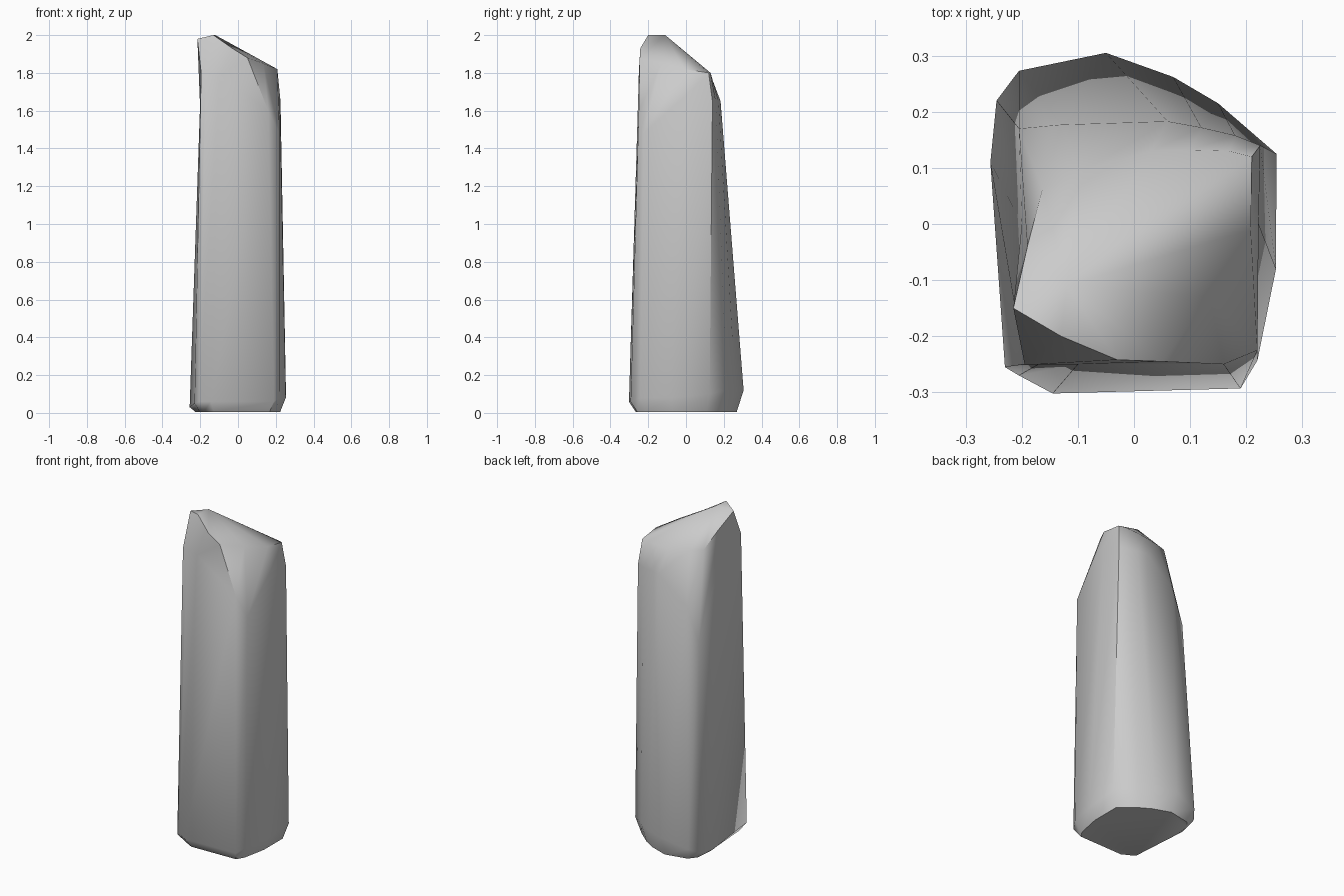
import bpy, bmesh, math
from mathutils import Vector

if "Cube" in bpy.data.objects:
    bpy.data.objects.remove(bpy.data.objects["Cube"])

# Vertical creases of the stone, counter-clockwise: foot, shoulder, rim
creases = [
    ((-.145, -.302, .06), (-.10, -.25, 1.78), (-.03, -.242, 1.93)),
    ((.19, -.293, .06), (.16, -.25, 1.60), (.05, -.245, 1.88)),
    ((.22, -.243, .08), (.22, -.225, 1.48), (.135, -.13, 1.85)),
    ((.253, -.08, .08), (.222, 0, 1.68), (.208, -.01, 1.82)),
    ((.254, .125, .10), (.225, .14, 1.65), (.21, .12, 1.80)),
    ((.15, .215, .12), (.18, .158, 1.65), (.17, .13, 1.80)),
    ((.07, .262, .12), (.12, .172, 1.65), (.10, .132, 1.795)),
    ((-.05, .305, .12), (.06, .183, 1.65), (.03, .13, 1.79)),
    ((-.205, .273, .08), (-.13, .177, 1.50), (-.09, .095, 1.80)),
    ((-.245, .22, .05), (-.205, .17, 1.30), (-.163, .063, 1.81)),
    ((-.256, .11, .03), (-.20, 0, 1.60), (-.19, -.04, 1.90)),
    ((-.23, -.255, .05), (-.195, -.25, 1.80), (-.215, -.15, 1.98)),
    ((-.205, -.27, .06), (-.17, -.25, 1.80), (-.13, -.20, 2.0)),
]
peak = Vector((-.12, -.11, 2.0))

bm = bmesh.new()
n = len(creases)

# Underside ring is the foot ring drawn slightly inward
rings = [[bm.verts.new((c[0][0] * .88, c[0][1] * .88, .005)) for c in creases]]
for level in range(3):
    rings.append([bm.verts.new(c[level]) for c in creases])

# Side walls, chipped foot and chamfered rim
for lower, upper in zip(rings, rings[1:]):
    for i in range(n):
        j = (i + 1) % n
        bm.faces.new((lower[i], lower[j], upper[j], upper[i]))

# Flat underside and slanted top fanned out from the peak
bm.faces.new(rings[0][::-1])
tip = bm.verts.new(peak)
for i in range(n):
    bm.faces.new((rings[-1][i], rings[-1][(i + 1) % n], tip))

bmesh.ops.recalc_face_normals(bm, faces=bm.faces)
mesh = bpy.data.meshes.new("standing_stone")
bm.to_mesh(mesh)
bm.free()

stone = bpy.data.objects.new("standing_stone", mesh)
bpy.context.collection.objects.link(stone)
bpy.context.view_layer.objects.active = stone
stone.select_set(True)
bpy.ops.object.shade_smooth_by_angle(angle=math.radians(52))
